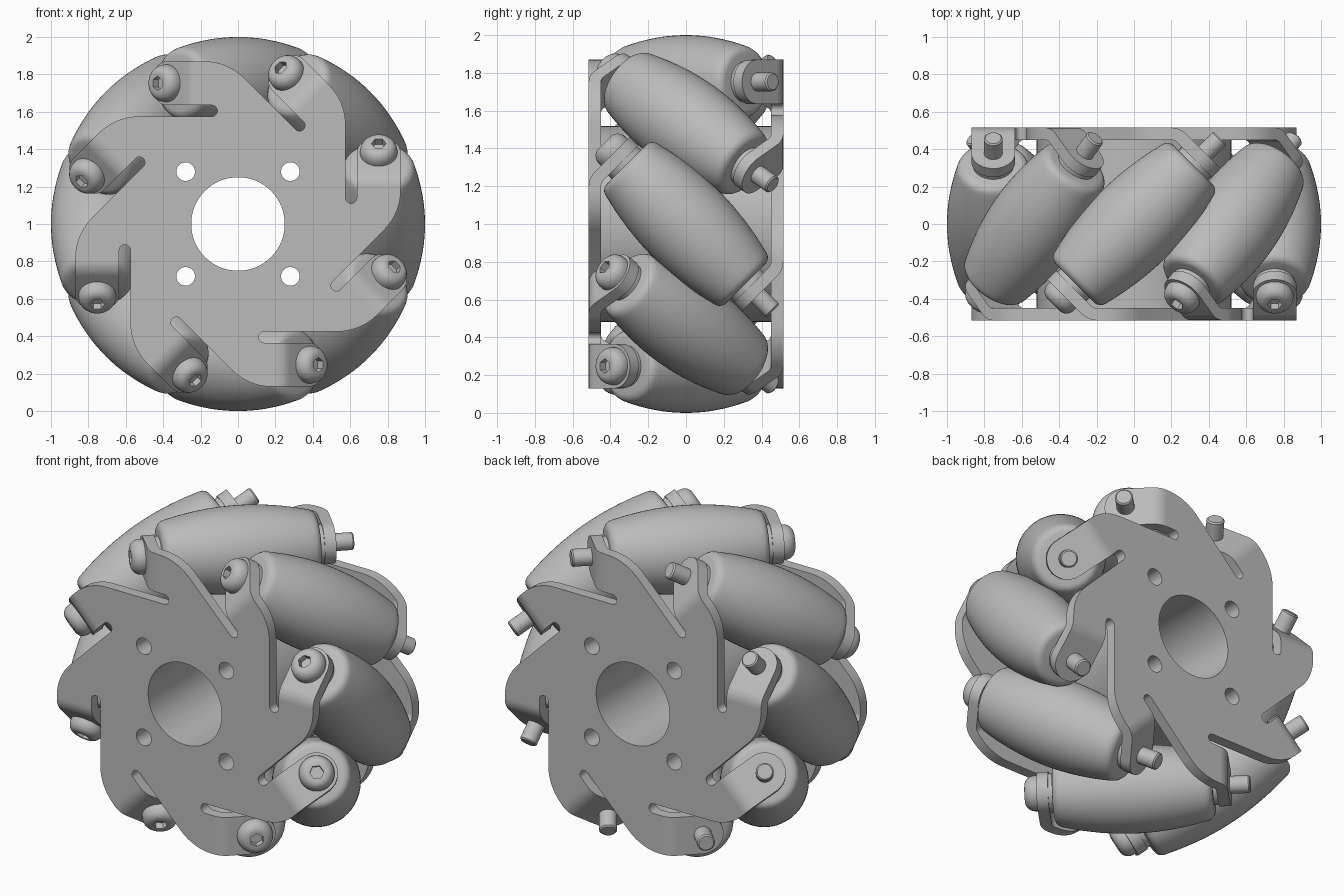
import bpy, bmesh
from math import sin, cos, pi, sqrt, radians
from mathutils import Matrix, Vector

if "Cube" in bpy.data.objects:
    bpy.data.objects.remove(bpy.data.objects["Cube"])

COUNT = 8            # rollers
AXIS_R = 0.7525      # roller axis distance from the wheel axis
FACE, THICK = 0.515, 0.065
ARM_IN, ARM_OUT = 0.635, 0.87
SLOT_R, SLOT_Z = 0.03, 0.14
BEND_Z, BEND_R = 0.197, 0.115
TAB_S = 0.537        # tab outer face along the roller axis

grey = bpy.data.materials.new("grey_metal")
grey.use_nodes = True
grey.diffuse_color = (0.5, 0.5, 0.5, 1)
grey.node_tree.nodes["Principled BSDF"].inputs["Base Color"].default_value = grey.diffuse_color

WHEEL = Matrix.Translation((0, 0, 1))
FLIP = Matrix.Rotation(pi, 4, 'X')


def turn(k):
    return Matrix.Rotation(-2 * pi * k / COUNT, 4, 'Y')


def add(name, data, matrix):
    ob = bpy.data.objects.new(name, data)
    bpy.context.collection.objects.link(ob)
    ob.matrix_world = matrix
    return ob


def finish(bm, name):
    bmesh.ops.remove_doubles(bm, verts=bm.verts, dist=1e-5)
    bmesh.ops.recalc_face_normals(bm, faces=bm.faces)
    me = bpy.data.meshes.new(name)
    bm.to_mesh(me)
    bm.free()
    me.materials.append(grey)
    return me


def arc(cx, cy, r, a0, a1, n):
    return [(cx + r * cos(radians(a0 + (a1 - a0) * i / n)),
             cy + r * sin(radians(a0 + (a1 - a0) * i / n))) for i in range(n + 1)]


def lathe(name, profile, segs):
    """Revolve (height, radius, is_hex) rows about local z."""
    bm = bmesh.new()
    rings = []
    for s, r, hexed in profile:
        ring = []
        for i in range(segs):
            a = 2 * pi * i / segs
            q = r / cos(a % (pi / 3) - pi / 6) if hexed else r
            ring.append(bm.verts.new((q * cos(a), q * sin(a), s)))
        rings.append(ring)
    for a, b in zip(rings, rings[1:]):
        for i in range(segs):
            j = (i + 1) % segs
            bm.faces.new((a[i], a[j], b[j], b[i]))
    return finish(bm, name)


def flat(name, loops, y0, y1):
    """Extruded outline with holes, standing in the xz plane from y0 to y1."""
    cu = bpy.data.curves.new(name, 'CURVE')
    cu.dimensions = '2D'
    cu.fill_mode = 'BOTH'
    cu.extrude = (y1 - y0) / 2
    for loop in loops:
        sp = cu.splines.new('POLY')
        sp.points.add(len(loop) - 1)
        for p, (x, z) in zip(sp.points, loop):
            p.co = (x, z, 0, 1)
        sp.use_cyclic_u = True
    tmp = add(name, cu, Matrix())
    bpy.context.view_layer.update()
    me = bpy.data.meshes.new_from_object(tmp.evaluated_get(bpy.context.evaluated_depsgraph_get()))
    bpy.data.objects.remove(tmp)
    bm = bmesh.new()
    bm.from_mesh(me)
    bm.transform(Matrix.Translation((0, (y0 + y1) / 2, 0)) @ Matrix.Rotation(pi / 2, 4, 'X'))
    return finish(bm, name)


# Shared holes: centre bore and four bolt holes
bore = arc(0, 0, 0.25, 0, 360, 64)[:-1]
holes = [bore] + [arc(x, z, 0.05, 0, 360, 24)[:-1] for x in (-0.28, 0.28) for z in (-0.28, 0.28)]

# Side plate outline: one arm with its slot, repeated around
fillet = 0.3
inner = ARM_IN - 2 * SLOT_R
corner_z = ARM_OUT - inner * sqrt(2)
unit = arc(ARM_OUT - fillet, corner_z + fillet * (sqrt(2) - 1), fillet, -45, 0, 10)
unit += [(ARM_OUT, BEND_Z), (ARM_IN, BEND_Z)]
unit += arc(ARM_IN - SLOT_R, SLOT_Z, SLOT_R, 0, -180, 10)
outline = []
for k in range(COUNT):
    for x, z in unit:
        v = turn(k) @ Vector((x, 0, z))
        outline.append((v.x, v.z))
plate_mesh = flat("side_plate", [outline] + holes, -FACE, -FACE + THICK)

# Hub between the plates
hub_mesh = flat("hub", [arc(0, 0, 0.52, 0, 360, 96)[:-1]] + holes, -FACE + THICK, FACE - THICK)

# Bent tab: rows of (outer point, inward normal, half width)
half = (ARM_OUT - ARM_IN) / 2
centre = Vector((0, -FACE + BEND_R, BEND_Z))
rows = []
for i in range(9):
    a = pi / 4 * i / 8
    n = Vector((0, -cos(a), sin(a)))
    rows.append((centre + n * BEND_R, -n, half))
along = Vector((0, 1, 1)).normalized()
last, normal = rows[-1][0], rows[-1][1]
bolt_point = Vector((0, -1, 1)).normalized() * TAB_S
for i in range(13):
    a = pi / 2 * i / 12
    rows.append((bolt_point + along * half * sin(a), normal, max(half * cos(a), 0.002)))
bm = bmesh.new()
rings = []
for p, n, w in rows:
    side = Vector((w, 0, 0))
    mid = p + Vector((AXIS_R, 0, 0))
    rings.append([bm.verts.new(q) for q in
                  (mid - side, mid + side, mid + side + n * THICK, mid - side + n * THICK)])
for a, b in zip(rings, rings[1:]):
    for i in range(4):
        j = (i + 1) % 4
        bm.faces.new((a[i], a[j], b[j], b[i]))
bm.faces.new(rings[-1])
tab_mesh = finish(bm, "bent_tab")

# Barrel roller: follows the wheel's outer cylinder, with rounded end rims
end = 0.41
body = []
for i in range(33):
    s = -end + 2 * end * i / 32
    body.append((s, 1 - sqrt(AXIS_R ** 2 + s * s / 2), False))
rim = body[0][1]
cap = [(end + 0.037 * sin(a), rim - 0.037 * (1 - cos(a)) - 0.008 * sin(a), False)
       for a in (pi / 8, pi / 4, 3 * pi / 8, pi / 2)]
tip = [(end + 0.037, 0, False)]
low = [(-s, r, h) for s, r, h in reversed(cap + tip)]
roller_mesh = lathe("roller", low + body + cap + tip, 64)

# Spacer washers at both roller ends
washer_mesh = lathe("washer", [(0.44, 0, False), (0.44, 0.11, False),
                               (TAB_S - THICK, 0.11, False), (TAB_S - THICK, 0, False)], 32)

# Bolt: chamfered stud, button head, hex socket
dome = [(TAB_S + 0.012 + 0.06 * sin(a), 0.05 + 0.05 * cos(a), False)
        for a in [pi / 2 * i / 8 for i in range(9)]]
top = dome[-1][0]
bolt_mesh = lathe("bolt", [(-0.65, 0, False), (-0.65, 0.042, False), (-0.642, 0.05, False),
                           (TAB_S, 0.05, False), (TAB_S, 0.1, False)] + dome +
                  [(top, 0.034, True), (top - 0.04, 0.034, True), (top - 0.04, 0, True)], 36)

# Assemble
parts = [add("hub", hub_mesh, WHEEL)]
for side, flip in (("front", Matrix()), ("back", FLIP)):
    parts.append(add(side + "_plate", plate_mesh, WHEEL @ flip))
    for k in range(COUNT):
        parts.append(add(f"{side}_tab_{k}", tab_mesh, WHEEL @ turn(k) @ flip))
tilt = Matrix.Translation((AXIS_R, 0, 0)) @ Matrix.Rotation(pi / 4, 4, 'X')
for k in range(COUNT):
    base = WHEEL @ turn(k) @ tilt
    parts.append(add(f"roller_{k}", roller_mesh, base))
    parts.append(add(f"bolt_{k}", bolt_mesh, base))
    parts.append(add(f"front_washer_{k}", washer_mesh, base))
    parts.append(add(f"back_washer_{k}", washer_mesh, base @ FLIP))

# Smooth curved surfaces, keep edges sharp (once per shared mesh)
bpy.ops.object.select_all(action='DESELECT')
seen = set()
for ob in parts:
    if ob.data.name not in seen:
        seen.add(ob.data.name)
        ob.select_set(True)
        bpy.context.view_layer.objects.active = ob
bpy.ops.object.shade_smooth_by_angle(angle=radians(30))
